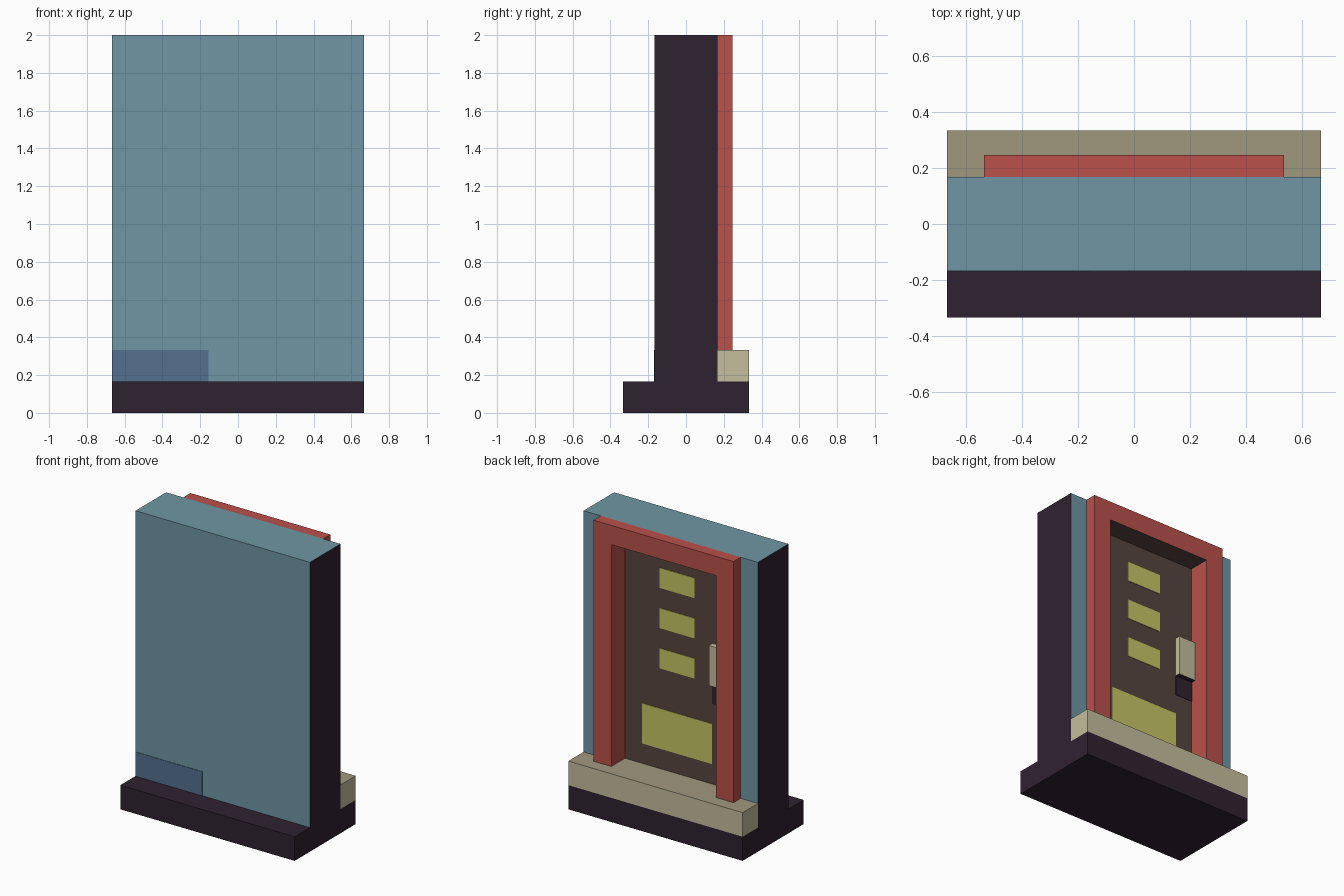
import bpy, bmesh

if "Cube" in bpy.data.objects:
    bpy.data.objects.remove(bpy.data.objects["Cube"])

def lin(c):
    c /= 255
    return c / 12.92 if c <= 0.04045 else ((c + 0.055) / 1.055) ** 2.4

def mat(name, h):
    m = bpy.data.materials.new(name)
    m.diffuse_color = [lin(int(h[i:i + 2], 16)) for i in (0, 2, 4)] + [1]
    m.use_nodes = True
    m.node_tree.nodes["Principled BSDF"].inputs["Base Color"].default_value = m.diffuse_color
    return m

teal = mat("teal", "7096a4")
dark = mat("dark_plum", "2f2230")
red = mat("red", "ba514a")
beige = mat("light_beige", "c4bd9d")
tan = mat("dull_beige", "a0987f")
brown = mat("door_brown", "57453f")
yellow = mat("window_yellow", "c6c565")
blue = mat("slate_blue", "53708f")

def paint(ob, mats, rule):
    for m in mats:
        ob.data.materials.append(m)
    for p in ob.data.polygons:
        p.material_index = mats.index(rule(p.normal, p.center))

def finish(name, bm):
    bmesh.ops.recalc_face_normals(bm, faces=bm.faces)
    me = bpy.data.meshes.new(name)
    bm.to_mesh(me)
    bm.free()
    ob = bpy.data.objects.new(name, me)
    bpy.context.collection.objects.link(ob)
    return ob

def box(name, x0, x1, y0, y1, z0, z1, *mats, rule=None):
    bm = bmesh.new()
    bmesh.ops.create_cube(bm, size=1)
    for v in bm.verts:
        v.co = (x1 if v.co.x > 0 else x0, y1 if v.co.y > 0 else y0, z1 if v.co.z > 0 else z0)
    ob = finish(name, bm)
    if mats:
        paint(ob, mats, rule or (lambda n, c: mats[0]))
    return ob

W, T, S = 0.6667, 0.1667, 0.3333   # half width, half wall depth, step height
DOOR, FRONT = 0.095, 0.245         # door plane, frame face
OW, OZ = 0.40, 1.867               # opening half width and top

# base slab and doorstep
box("base", -W, W, -S, S, 0, T, dark)
box("doorstep", -W, W, T, S, T, S, beige, tan,
    rule=lambda n, c: tan if n.z > 0.5 else beige)

# wall with door recess cut into its back
wall = box("wall", -W, W, -T, T, T, 2)
cutter = box("recess_cutter", -OW, OW, DOOR, 0.5, S, OZ)
cutter.hide_render = True
mod = wall.modifiers.new("recess", 'BOOLEAN')
mod.operation, mod.object, mod.solver = 'DIFFERENCE', cutter, 'EXACT'
bpy.context.view_layer.objects.active = wall
bpy.ops.object.modifier_apply(modifier=mod.name)
bpy.data.objects.remove(cutter)

def wall_rule(n, c):
    if abs(n.x) > 0.5:
        return dark if abs(c.x) > 0.6 else red
    if n.y > 0.5:
        return brown if c.y < 0.13 else teal
    if n.z > 0.5:
        return teal if c.z > 1.9 else tan
    if n.z < -0.5:
        return brown if c.z > 1 else dark
    return teal
paint(wall, (teal, dark, red, brown, tan), wall_rule)

# door frame: arch profile extruded outwards
bm = bmesh.new()
F = 0.535
profile = [(-F, S), (-F, 2), (F, 2), (F, S), (OW, S), (OW, OZ), (-OW, OZ), (-OW, S)]
face = bm.faces.new([bm.verts.new((x, T, z)) for x, z in profile])
ext = bmesh.ops.extrude_face_region(bm, geom=[face], use_keep_orig=True)
for v in ext["geom"]:
    if isinstance(v, bmesh.types.BMVert):
        v.co.y = FRONT
paint(finish("door_frame", bm), (red, brown),
      lambda n, c: brown if n.z < -0.5 and c.z > 1 else red)

# painted panels on the door
P = DOOR + 0.003
for i in range(3):
    top = 1.722 - i * 0.278
    box(f"door_window_{i + 1}", -0.133, 0.133, DOOR, P, top - 0.139, top, yellow)
box("door_lower_panel", -0.267, 0.267, DOOR, P, 0.472, 0.75, yellow)

# handle and lock plate
box("lock_plate", -OW, -0.267, DOOR, P, 0.889, 1.028, dark)
box("handle", -OW, -0.267, DOOR, 0.132, 1.028, 1.306, beige, dark,
    rule=lambda n, c: dark if n.z < -0.5 else beige)

# patch on the front of the wall
box("wall_patch", -W, -0.155, -T - 0.003, -T, T, 0.334, blue)
